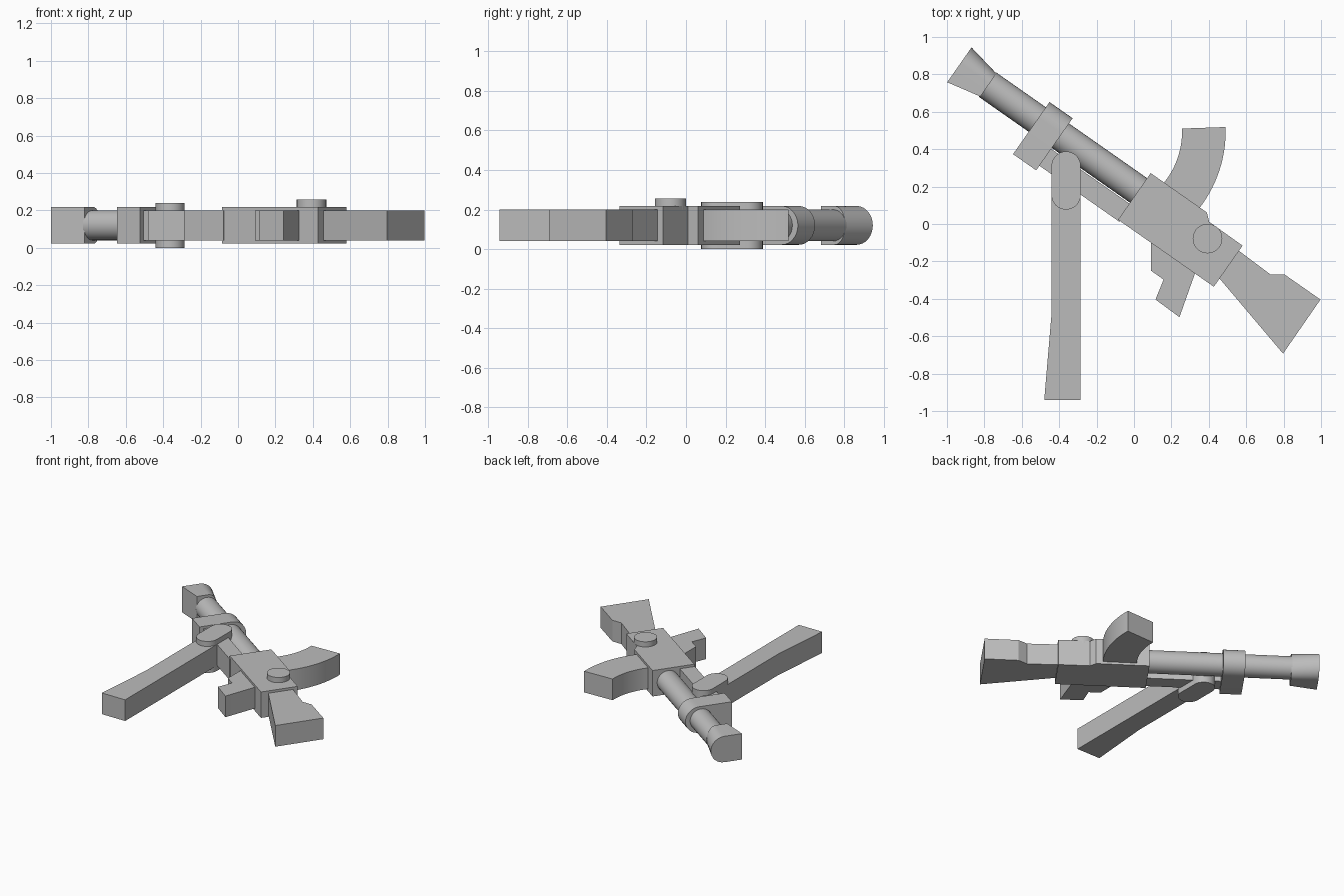
import bpy, bmesh
from math import sin, cos, pi, radians

old = bpy.data.objects.get("Cube")
if old:
    bpy.data.objects.remove(old, do_unlink=True)

grey = bpy.data.materials.new("plain_grey")
grey.use_nodes = True
colour = (0.5, 0.5, 0.5, 1)
grey.diffuse_color = colour
grey.node_tree.nodes["Principled BSDF"].inputs["Base Color"].default_value = colour

MID = 0.12            # height of the centre plane
TILT = radians(-35)   # direction of the gun's long axis
THIN, THICK = 0.08, 0.098


def loft(name, rings, turn=0.0):
    """Skin a row of matching rings of points and cap both ends."""
    bm = bmesh.new()
    loops = [[bm.verts.new(p) for p in ring] for ring in rings]
    for a, b in zip(loops, loops[1:]):
        for i in range(len(a)):
            j = (i + 1) % len(a)
            bm.faces.new((a[i], a[j], b[j], b[i]))
    bm.faces.new(loops[0])
    bm.faces.new(loops[-1])
    bmesh.ops.recalc_face_normals(bm, faces=bm.faces)
    mesh = bpy.data.meshes.new(name)
    bm.to_mesh(mesh)
    bm.free()
    ob = bpy.data.objects.new(name, mesh)
    bpy.context.collection.objects.link(ob)
    mesh.materials.append(grey)
    ob.rotation_euler.z = turn
    bpy.ops.object.select_all(action='DESELECT')
    ob.select_set(True)
    bpy.context.view_layer.objects.active = ob
    bpy.ops.object.shade_smooth_by_angle(angle=radians(30))
    return ob


def plate(name, outline, low, high, turn=0.0):
    """Raise a flat outline into a slab."""
    return loft(name, [[(x, y, z) for x, y in outline] for z in (low, high)], turn)


def slab(name, outline, half=THIN, turn=0.0):
    return plate(name, outline, MID - half, MID + half, turn)


def arc(cx, cy, r, start, end, n=16):
    return [(cx + r * cos(radians(start + (end - start) * i / n)),
             cy + r * sin(radians(start + (end - start) * i / n))) for i in range(n + 1)]


def d_ring(u, flat, centre, rise):
    """Cross-section with a flat lower side and a rounded upper side."""
    pts = arc(centre, 0, 1, -90, 90)
    ring = [(u, centre + (v - centre) * rise, MID + z * THICK) for v, z in pts]
    return ring + [(u, flat, MID + THICK), (u, flat, MID - THICK)]


# Parts along the gun's axis
loft("muzzle", [d_ring(-1.253, 0.048, 0.175, 0.1),
                d_ring(-1.064, 0.087, 0.171, 0.066)], TILT)
loft("collar", [d_ring(u, -0.065, 0.175, 0.1) for u in (-0.744, -0.593)], TILT)
loft("barrel", [[(u, v, MID + z) for v, z in arc(0.161, 0, THIN, 0, 348.75, 31)]
                for u in (-1.07, -0.07)], TILT)
slab("handguard", [(-0.6, -0.035), (-0.07, -0.035), (-0.07, 0.075), (-0.6, 0.075)],
     THIN, TILT)
slab("receiver", [(-0.083, -0.03), (0.542, -0.03), (0.542, 0.238), (0.323, 0.24),
                  (0.284, 0.274), (-0.083, 0.274)], THICK, TILT)

# Stock and grip
slab("stock", [(0.45, -0.06), (0.73, -0.27), (0.805, -0.27), (0.997, -0.404),
               (0.797, -0.693), (0.457, -0.291), (0.38, -0.2)])
slab("grip", [(0.09, 0), (0.09, -0.249), (0.158, -0.297), (0.115, -0.404),
              (0.243, -0.498), (0.324, -0.27), (0.38, -0.13)])

# Curved magazine
slab("magazine", arc(-0.18, 0.495, 0.67, 2, -44) + arc(-0.18, 0.495, 0.437, -46, 2))

# Folding leg and its rounded hinge
slab("leg", [(-0.44, 0.3), (-0.44, -0.47), (-0.48, -0.942), (-0.285, -0.942), (-0.285, 0.3)])
plate("leg_hinge", arc(-0.363, 0.31, 0.078, 0, 180) + arc(-0.363, 0.155, 0.078, 180, 360),
      0, 0.238)

# Round knob on the receiver
plate("knob", arc(0.393, -0.078, 0.079, 0, 348.75, 31), 0.2, 0.257)
